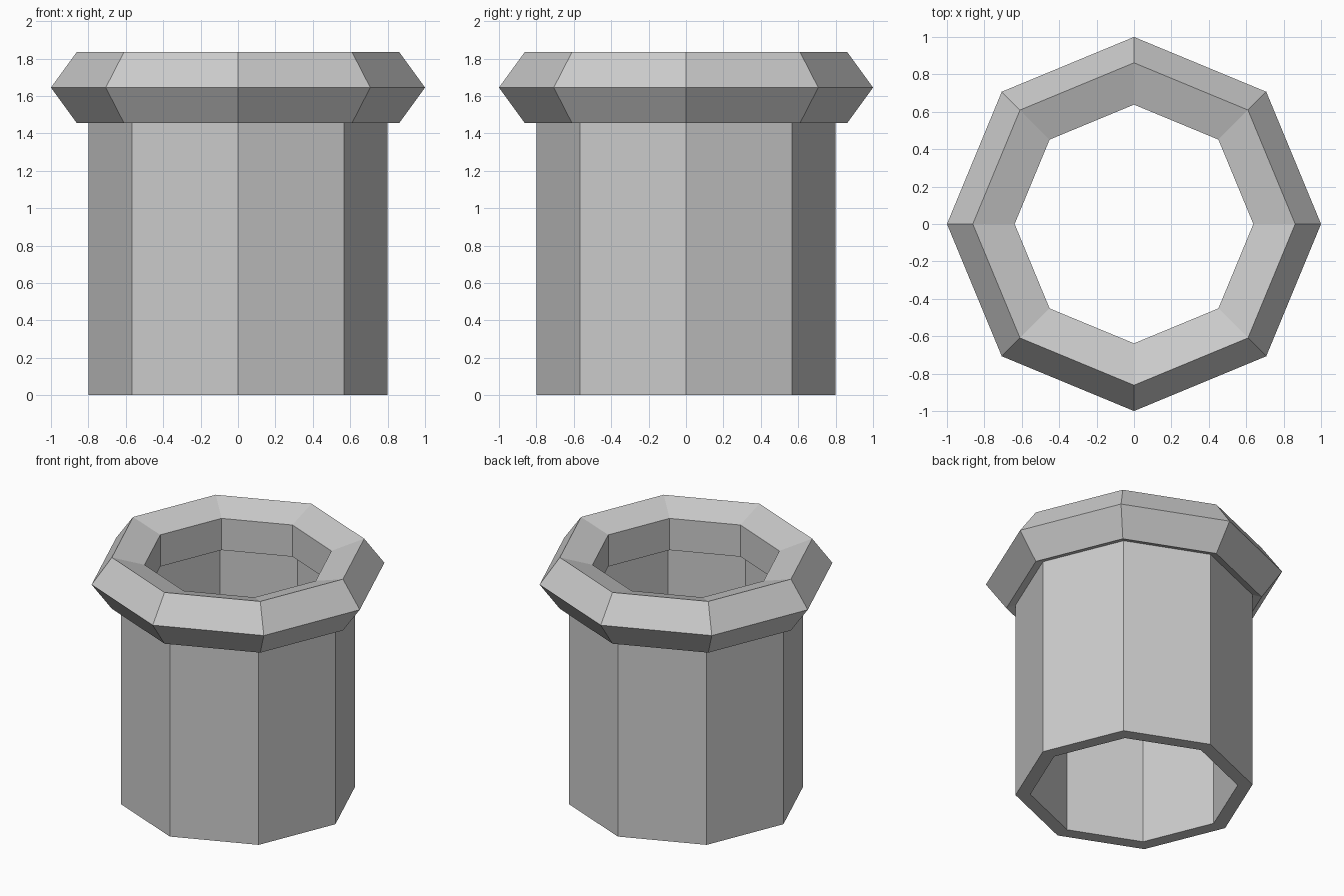
import bpy, bmesh, math

if "Cube" in bpy.data.objects:
    bpy.data.objects.remove(bpy.data.objects["Cube"])

SIDES = 8
RIM_Z = 1.645


def ring_solid(name, profile):
    """Sweep a closed (radius, z) profile around the z axis in flat-sided steps."""
    bm = bmesh.new()
    rings = []
    for i in range(SIDES):
        a = 2 * math.pi * i / SIDES
        rings.append([bm.verts.new((r * math.cos(a), r * math.sin(a), z)) for r, z in profile])
    n = len(profile)
    for i in range(SIDES):
        p, q = rings[i], rings[(i + 1) % SIDES]
        for j in range(n):
            k = (j + 1) % n
            bm.faces.new((p[j], q[j], q[k], p[k]))
    bmesh.ops.recalc_face_normals(bm, faces=bm.faces)
    mesh = bpy.data.meshes.new(name)
    bm.to_mesh(mesh)
    bm.free()
    obj = bpy.data.objects.new(name, mesh)
    bpy.context.collection.objects.link(obj)
    return obj


# Hollow octagonal pipe, open at both ends
ring_solid("pipe_body", [(0.7, 0), (0.8, 0), (0.8, RIM_Z), (0.7, RIM_Z)])

# Rim: octagonal ring with a pentagonal cross-section, point facing outward
pentagon = [(0.8 + 0.2 * math.cos(2 * math.pi * k / 5),
             RIM_Z + 0.2 * math.sin(2 * math.pi * k / 5)) for k in range(5)]
ring_solid("pipe_rim", pentagon)
